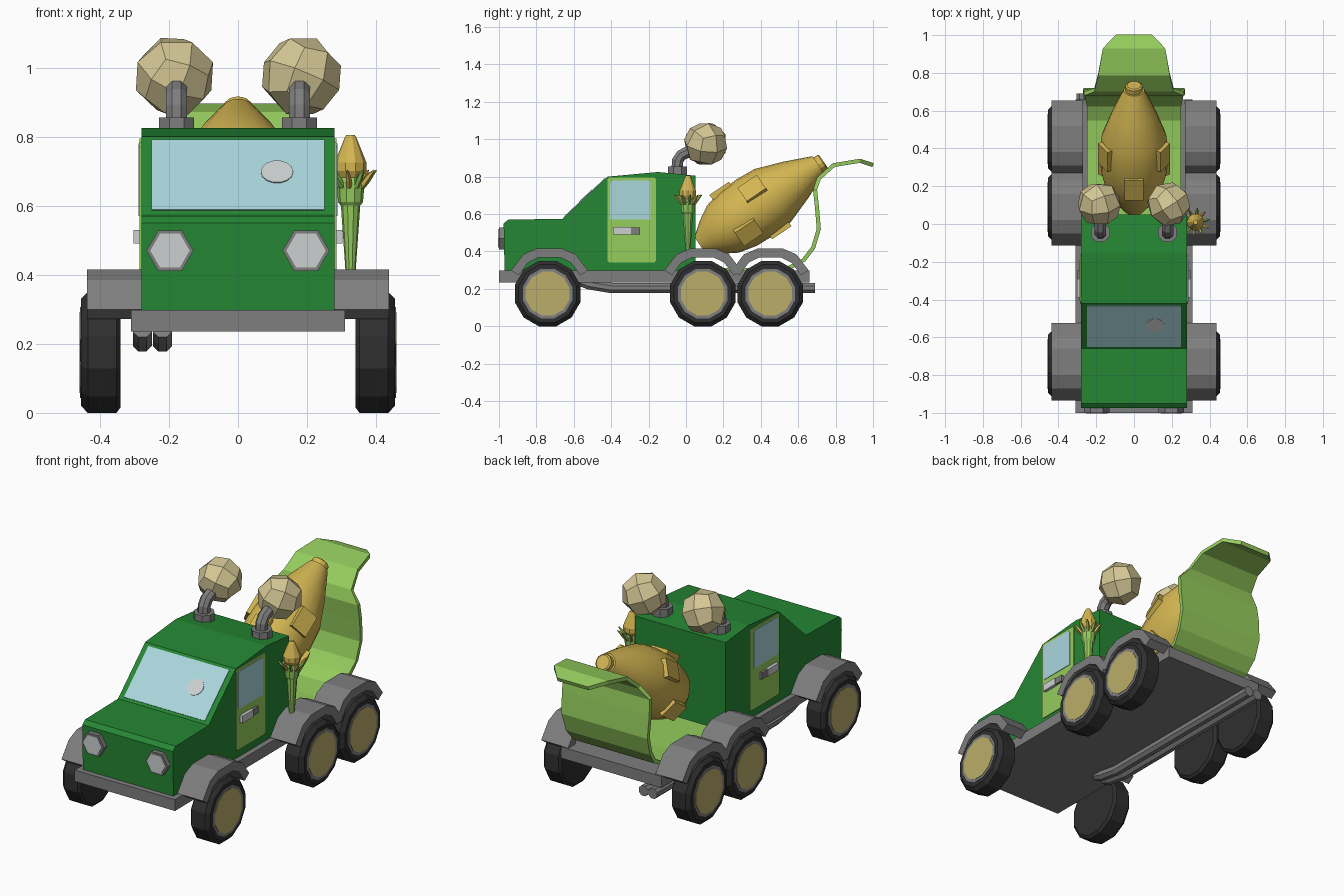
import bpy, bmesh, math
from mathutils import Vector, Matrix, Euler

if "Cube" in bpy.data.objects:
    bpy.data.objects.remove(bpy.data.objects["Cube"])


def mat(name, r, g, b):
    m = bpy.data.materials.new(name)
    m.diffuse_color = (r, g, b, 1)
    m.use_nodes = True
    m.node_tree.nodes["Principled BSDF"].inputs["Base Color"].default_value = m.diffuse_color
    return m


GREEN = mat("deep green", 0.018, 0.24, 0.033)
LIME = mat("light green", 0.30, 0.61, 0.11)
GOLD = mat("gold", 0.66, 0.47, 0.085)
HUB = mat("hub tan", 0.50, 0.42, 0.14)
PUFF = mat("pale tan", 0.66, 0.57, 0.30)
GLASS = mat("glass blue", 0.40, 0.68, 0.72)
GREY = mat("grey", 0.21, 0.21, 0.21)
LIGHT = mat("light grey", 0.60, 0.63, 0.63)
TYRE = mat("tyre black", 0.028, 0.028, 0.03)


def finish(name, bm, m):
    bmesh.ops.recalc_face_normals(bm, faces=bm.faces)
    me = bpy.data.meshes.new(name)
    bm.to_mesh(me)
    bm.free()
    me.materials.append(m)
    ob = bpy.data.objects.new(name, me)
    bpy.context.collection.objects.link(ob)
    return ob


def prism(name, pts, x0, x1, m):
    """Side profile (y, z) extruded between two x positions."""
    bm = bmesh.new()
    a = [bm.verts.new((x0, y, z)) for y, z in pts]
    b = [bm.verts.new((x1, y, z)) for y, z in pts]
    bm.faces.new(a)
    bm.faces.new(b)
    for i in range(len(pts)):
        j = (i + 1) % len(pts)
        bm.faces.new((a[i], a[j], b[j], b[i]))
    return finish(name, bm, m)


def rect(y0, y1, z0, z1):
    return [(y0, z0), (y1, z0), (y1, z1), (y0, z1)]


def loft(name, path, radii, m, n=12, phase=0.0):
    """Rings of n sides along a path, capped at both ends."""
    path = [Vector(p) for p in path]
    bm = bmesh.new()
    rings = []
    for i, p in enumerate(path):
        t = (path[min(i + 1, len(path) - 1)] - path[max(i - 1, 0)]).normalized()
        ref = Vector((1, 0, 0)) if abs(t.x) < 0.99 else Vector((0, 1, 0))
        u = (ref - t * ref.dot(t)).normalized()
        v = t.cross(u)
        ang = [phase + 2 * math.pi * k / n for k in range(n)]
        rings.append([bm.verts.new(p + (u * math.cos(a) + v * math.sin(a)) * radii[i]) for a in ang])
    for r, s in zip(rings, rings[1:]):
        for k in range(n):
            j = (k + 1) % n
            bm.faces.new((r[k], r[j], s[j], s[k]))
    bm.faces.new(rings[0])
    bm.faces.new(rings[-1])
    return finish(name, bm, m)


def lathe(name, origin, axis, profile, m, n=12, phase=0.0):
    o, a = Vector(origin), Vector(axis).normalized()
    return loft(name, [o + a * s for s, _ in profile], [r for _, r in profile], m, n, phase)


# cab body and chassis
prism("cab_body", [(-0.97, 0.29), (-0.975, 0.55), (-0.95, 0.57), (-0.66, 0.575), (-0.42, 0.80),
                   (-0.15, 0.825), (0.05, 0.805), (0.05, 0.29)], -0.28, 0.28, GREEN)
prism("chassis", rect(-1.0, 0.66, 0.235, 0.298), -0.31, 0.31, GREY)

# windscreen lying on the sloped face, with a round highlight
slope0, slope1 = Vector((-0.66, 0.575)), Vector((-0.42, 0.80))
out = Vector((-0.684, 0.73))


def on_slope(t, d):
    return tuple(slope0.lerp(slope1, t) + out * d)


prism("windscreen", [on_slope(0.05, -0.004), on_slope(0.95, -0.004), on_slope(0.95, 0.004),
                     on_slope(0.05, 0.004)], -0.25, 0.25, GLASS)
y, z = on_slope(0.53, 0.003)
lathe("windscreen_glint", (0.113, y, z), (0, out.x, out.y), [(0, 0.047), (0.004, 0.047)], LIGHT, 14)

# parts that repeat left and right
arch = [(-0.205, 0.30), (-0.14, 0.385), (-0.07, 0.415), (0.07, 0.415), (0.14, 0.385), (0.205, 0.30),
        (0.165, 0.272), (0.115, 0.34), (0.06, 0.367), (-0.06, 0.367), (-0.115, 0.34), (-0.165, 0.272)]
for sx, side in ((1, "right"), (-1, "left")):
    # doors
    prism("door_" + side, [(-0.42, 0.35), (-0.41, 0.34), (-0.17, 0.34), (-0.16, 0.35), (-0.16, 0.785),
                           (-0.17, 0.795), (-0.41, 0.795), (-0.42, 0.785)], sx * 0.275, sx * 0.285, LIME)
    prism("door_window_" + side, [(-0.405, 0.57), (-0.19, 0.57), (-0.19, 0.77), (-0.20, 0.78),
                                  (-0.395, 0.78), (-0.405, 0.77)], sx * 0.282, sx * 0.288, GLASS)
    prism("door_handle_" + side, rect(-0.39, -0.295, 0.49, 0.53), sx * 0.28, sx * 0.302, LIGHT)
    prism("handle_button_" + side, rect(-0.295, -0.245, 0.492, 0.528), sx * 0.28, sx * 0.298, GREY)
    # headlights
    lathe("headlight_rim_" + side, (sx * 0.197, -0.96, 0.47), (0, -1, 0), [(0, 0.068), (0.04, 0.068)], GREY, 6)
    lathe("headlight_" + side, (sx * 0.197, -0.96, 0.47), (0, -1, 0), [(0, 0.057), (0.044, 0.057)], LIGHT, 6)
    # wheels and mudguards
    for wy, place in ((-0.74, "front"), (0.09, "middle"), (0.45, "rear")):
        tag, o, ax, ph = place + "_" + side, (0, wy, 0.175), (sx, 0, 0), math.pi / 12
        prism("mudguard_" + tag, [(wy + 0.01 * (place == "front") + a, b) for a, b in arch],
              sx * 0.27, sx * 0.437, GREY)
        lathe("tyre_" + tag, o, ax, [(0.340, 0.165), (0.352, 0.181), (0.435, 0.181), (0.455, 0.160),
                                     (0.4555, 0.137), (0.45, 0.13)], TYRE, 12, ph)
        lathe("rim_" + tag, o, ax, [(0.44, 0.137), (0.457, 0.137)], GREY, 12, ph)
        lathe("hub_" + tag, o, ax, [(0.44, 0.121), (0.459, 0.121)], HUB, 12, ph)
    # smoke stacks
    lathe("stack_collar_" + side, (sx * 0.178, -0.045, 0.81), (0, 0, 1),
          [(0, 0.055), (0.045, 0.055)], GREY, 8, math.pi / 8)
    loft("stack_pipe_" + side, [(sx * 0.178, a, b) for a, b in
                                ((-0.047, 0.84), (-0.045, 0.885), (-0.025, 0.915), (0.01, 0.932), (0.06, 0.945))],
         [0.033] * 5, GREY, 8, math.pi / 8)
    # puffs of smoke, faceted cube spheres
    bm = bmesh.new()
    bmesh.ops.create_cube(bm, size=1)
    bmesh.ops.subdivide_edges(bm, edges=bm.edges, cuts=1, use_grid_fill=True)
    rot = Euler((0.5, 0.35, 0.3) if sx < 0 else (0.1, 0.39, 0.6)).to_matrix()
    for v in bm.verts:
        v.co = Vector((sx * 0.184, 0.105, 0.975)) + rot @ v.co.normalized() * 0.119
    finish("smoke_puff_" + side, bm, PUFF)

# twin exhaust pipes under the left side
for i, x in enumerate((-0.277, -0.219)):
    loft("exhaust_%d" % i, [(x, -0.57, 0.245), (x, -0.52, 0.225), (x, -0.40, 0.205), (x, 0.69, 0.205)],
         [0.03] * 4, GREY, 8, math.pi / 8)

# mixer drum
tilt = math.radians(34)
axis = Vector((0, math.cos(tilt), math.sin(tilt)))
up = Vector((0, -math.sin(tilt), math.cos(tilt)))
tip = Vector((0, 0.72, 0.872))
drum = lathe("mixer_drum", tip, axis, [(-0.78, 0.05), (-0.71, 0.105), (-0.63, 0.152), (-0.53, 0.175), (-0.42, 0.180),
                                       (-0.31, 0.172), (-0.16, 0.118), (-0.03, 0.062), (-0.015, 0.055)], GOLD, 20)
lathe("drum_mouth", tip, axis, [(-0.04, 0.046), (0.012, 0.046), (0.018, 0.038)], GOLD, 12)
bpy.context.view_layer.objects.active = drum
drum.select_set(True)
bpy.ops.object.shade_smooth_by_angle(angle=math.radians(30))

# staggered raised plates round the drum
for k in range(6):
    a = math.radians(90 - 60 * k)
    radial = Vector((1, 0, 0)) * math.cos(a) + up * math.sin(a)
    c = tip + axis * (-0.38 if k % 2 else -0.525) + radial * 0.175
    basis = Matrix((axis * 0.125, axis.cross(radial) * 0.10, radial * 0.034)).transposed()
    bm = bmesh.new()
    bmesh.ops.create_cube(bm, size=1)
    for v in bm.verts:
        v.co = c + basis @ v.co
    finish("drum_plate_%d" % k, bm, GOLD)

# curved chute behind the drum: (y, z, half width)
chute = [(0.05, 0.30, 0.25), (0.40, 0.30, 0.25), (0.55, 0.312, 0.25), (0.63, 0.355, 0.25), (0.68, 0.42, 0.26),
         (0.71, 0.52, 0.265), (0.70, 0.64, 0.27), (0.69, 0.73, 0.265), (0.71, 0.79, 0.21), (0.79, 0.862, 0.19),
         (0.93, 0.885, 0.165), (1.0, 0.862, 0.095)]
bm = bmesh.new()
rows = [[bm.verts.new((s * w, y, z)) for s in (-1, 1)] for y, z, w in chute]
for p, q in zip(rows, rows[1:]):
    bm.faces.new((p[0], p[1], q[1], q[0]))
ob = finish("rear_chute", bm, LIME)
mod = ob.modifiers.new("thickness", "SOLIDIFY")
mod.thickness = 0.022
mod.offset = 0

# bud on a stalk standing on the right mudguard
o = Vector((0.326, 0.01, 0))
lathe("bud_stalk", o, (0, 0, 1), [(0.40, 0.014), (0.60, 0.028), (0.61, 0.036), (0.66, 0.040), (0.69, 0.034)], LIME, 10)
lathe("bud", o, (0, 0, 1), [(0.675, 0.032), (0.70, 0.046), (0.725, 0.046), (0.795, 0.018), (0.805, 0.012)], GOLD, 10)
for k in range(10):
    a = 2 * math.pi * (k + 0.3) / 10
    d = Vector((math.cos(a), math.sin(a), 0))
    loft("bud_leaf_%d" % k, [o + d * r + Vector((0, 0, h)) for r, h in
                             ((0.034, 0.655), (0.05, 0.675), (0.062, 0.69), (0.076, 0.703))],
         [0.009, 0.009, 0.007, 0.002], GOLD if k % 2 else LIME, 5)
